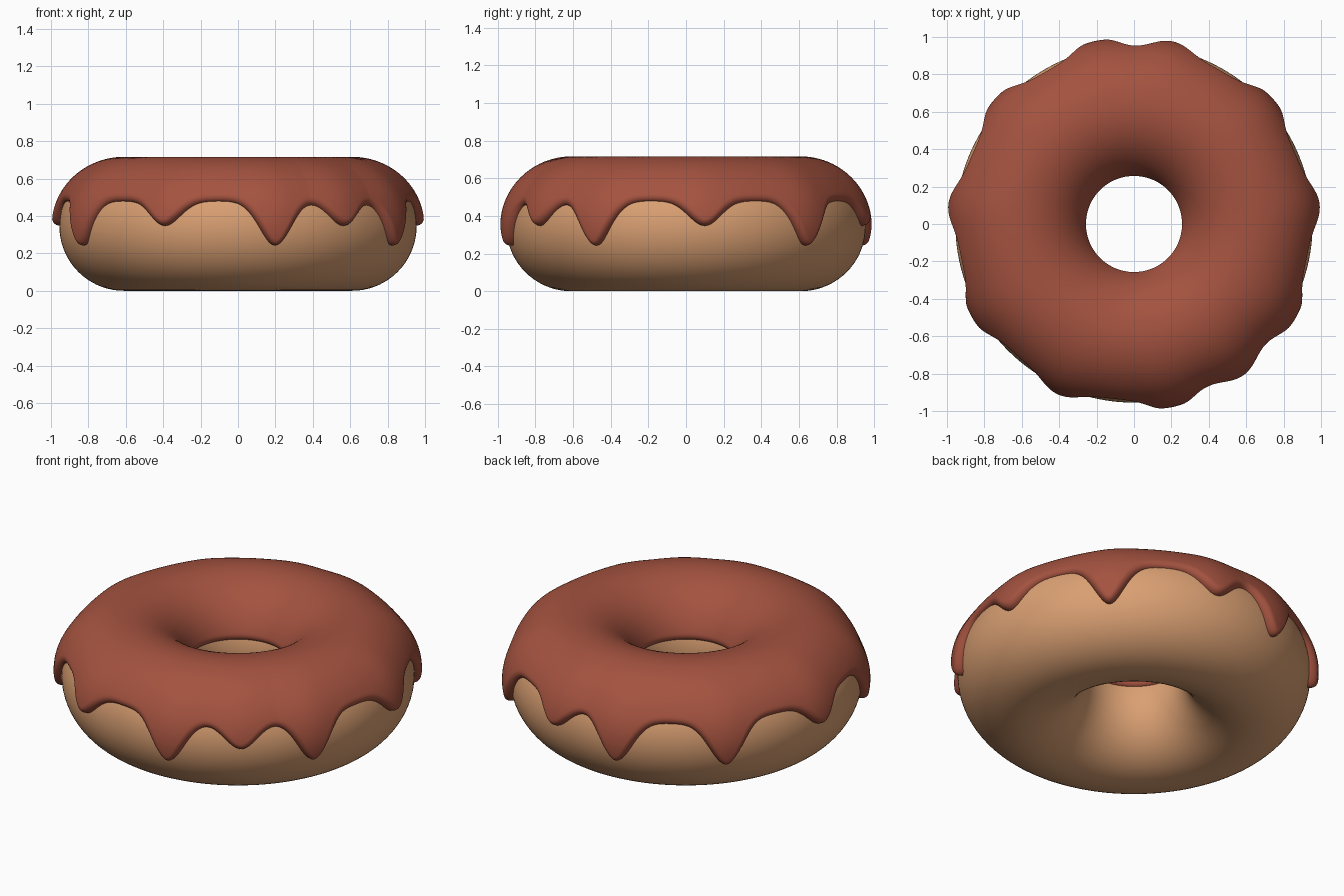
import bpy, bmesh, math

if "Cube" in bpy.data.objects:
    bpy.data.objects.remove(bpy.data.objects["Cube"])

R, r, ZC = 0.61, 0.345, 0.345        # ring radius, tube radius, tube centre height
THICK, EDGE = 0.026, 0.034           # icing thickness and rounded rim width
LONG, SHORT = 0.24, 0.135
# drips around the rim: angle in degrees, length
DRIPS = [(-150, LONG), (-114, SHORT), (-78, LONG), (-54, SHORT), (-30, LONG), (6, SHORT),
         (42, LONG), (78, SHORT), (102, LONG), (138, LONG), (174, SHORT)]


def material(name, color):
    m = bpy.data.materials.new(name)
    m.diffuse_color = (*color, 1)
    m.use_nodes = True
    m.node_tree.nodes["Principled BSDF"].inputs["Base Color"].default_value = m.diffuse_color
    return m


def bell(deg, center, width=7.2):
    d = (deg - center + 180) % 360 - 180
    return math.exp(-(d / width) ** 2)


def hem_angle(deg):
    """Tube angle at which the icing ends on the outside."""
    z = 0.482 - sum(l * bell(deg, a) for a, l in DRIPS)
    return math.asin((z - ZC) / 0.352)


# dough ring
bpy.ops.mesh.primitive_torus_add(major_radius=R, minor_radius=r, major_segments=160,
                                 minor_segments=72, location=(0, 0, ZC))
dough = bpy.context.object
dough.name = "dough"
dough.data.materials.append(material("dough_tan", (0.70, 0.35, 0.17)))
bpy.ops.object.shade_smooth()

# icing shell: swept around the ring, thinning to a rounded rim at both hems
NA, NP = 480, 72
INNER = math.pi - math.asin(0.08 / 0.35)
bm = bmesh.new()
rows = []
for i in range(NA):
    deg = 360 * i / NA
    t = math.radians(deg)
    hem = hem_angle(deg)
    slope = (hem_angle(deg + 0.2) - hem_angle(deg - 0.2)) / math.radians(0.4) * r / 0.95
    bulge = 0.019 * max(bell(deg, a, 9) for a, _ in DRIPS)
    row = []
    for j in range(NP + 1):
        p = hem + (INNER - hem) * 0.5 * (1 - math.cos(math.pi * j / NP))
        dist = min((p - hem) * r / math.sqrt(1 + slope * slope), (INNER - p) * r)
        k = min(1, dist / EDGE)
        full = THICK + bulge * max(0, math.cos(p)) ** 2
        rad = r - 0.004 + (full + 0.004) * math.sqrt(max(0, 1 - (1 - k) ** 2))
        q = R + rad * math.cos(p)
        row.append(bm.verts.new((q * math.cos(t), q * math.sin(t), ZC + rad * math.sin(p))))
    rows.append(row)
for i in range(NA):
    a, b = rows[i], rows[(i + 1) % NA]
    for j in range(NP):
        bm.faces.new((a[j], b[j], b[j + 1], a[j + 1]))
bmesh.ops.recalc_face_normals(bm, faces=bm.faces)
top = max(bm.faces, key=lambda f: f.calc_center_median().z)
if top.normal.z < 0:
    bmesh.ops.reverse_faces(bm, faces=bm.faces)
for f in bm.faces:
    f.smooth = True
mesh = bpy.data.meshes.new("icing")
bm.to_mesh(mesh)
bm.free()
icing = bpy.data.objects.new("icing", mesh)
bpy.context.collection.objects.link(icing)
mesh.materials.append(material("icing_brown", (0.37, 0.085, 0.05)))
